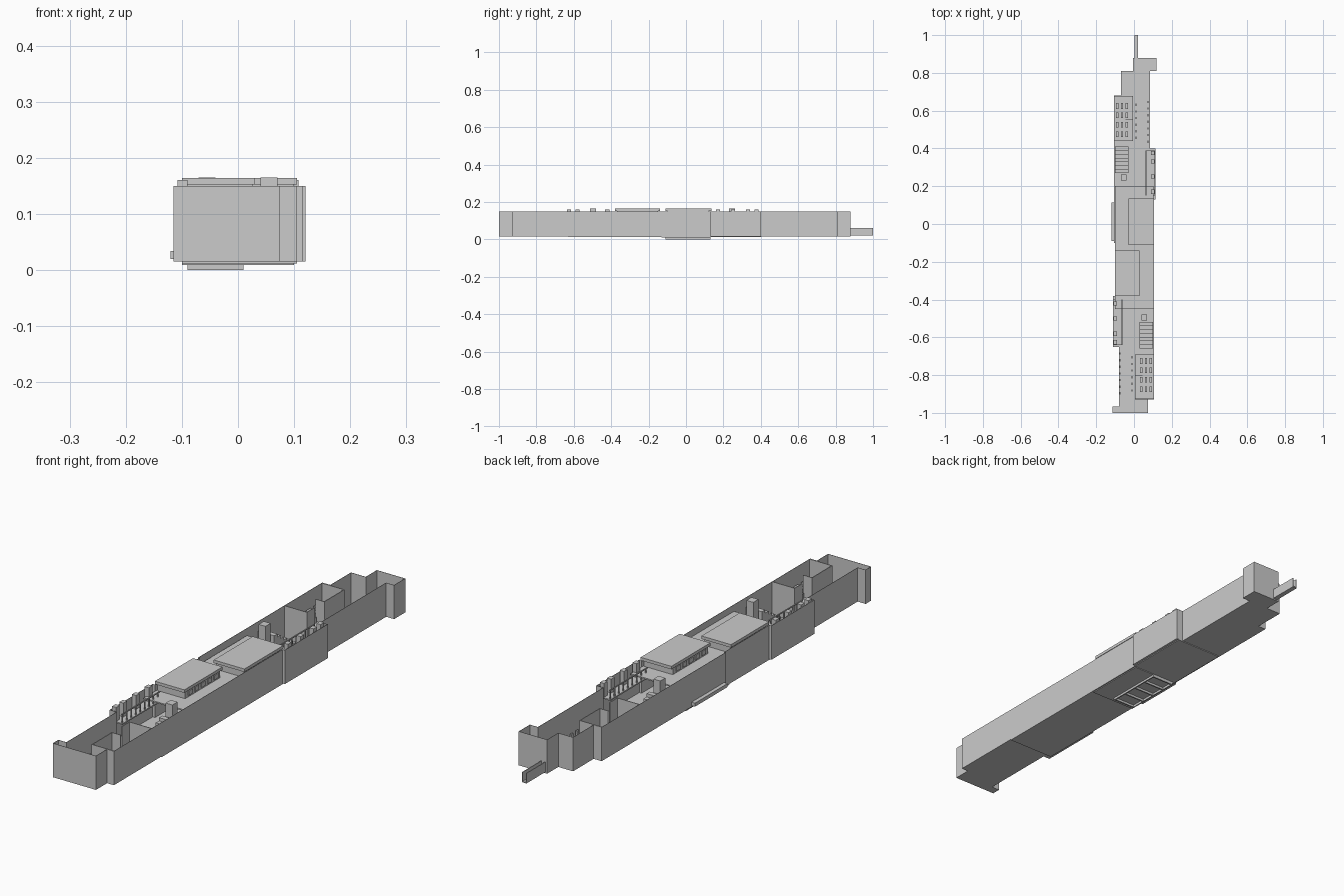
import bpy, bmesh, math
from mathutils import Matrix

cube = bpy.data.objects.get("Cube")
if cube:
    bpy.data.objects.remove(cube, do_unlink=True)

grey = bpy.data.materials.new("plain_grey")
grey.use_nodes = True
colour = (0.6, 0.6, 0.6, 1)
grey.diffuse_color = colour
grey.node_tree.nodes["Principled BSDF"].inputs["Base Color"].default_value = colour

# Half turn that swaps the two mirrored halves of the complex
HALF_TURN = (Matrix.Translation((0, -0.125, 0)) @ Matrix.Rotation(math.pi, 4, 'Z')
             @ Matrix.Translation((0, 0.125, 0)))


def finish(name, bm):
    mesh = bpy.data.meshes.new(name)
    bm.to_mesh(mesh)
    bm.free()
    mesh.materials.append(grey)
    obj = bpy.data.objects.new(name, mesh)
    bpy.context.collection.objects.link(obj)
    return obj


def add_box(bm, x0, x1, y0, y1, z0, z1):
    place = (Matrix.Translation(((x0 + x1) / 2, (y0 + y1) / 2, (z0 + z1) / 2))
             @ Matrix.Diagonal((x1 - x0, y1 - y0, z1 - z0, 1)))
    bmesh.ops.create_cube(bm, size=1, matrix=place)


def boxes(name, sizes, twin=False):
    bm = bmesh.new()
    for size in sizes:
        add_box(bm, *size)
    if twin:
        copy = bm.copy()
        copy.transform(HALF_TURN)
        finish(name + "_twin", copy)
    return finish(name, bm)


def prism(name, points, z0, z1, capped=True):
    """Extrude a plan outline; without caps it becomes a thin wall."""
    bm = bmesh.new()
    low = [bm.verts.new((x, y, z0)) for x, y in points]
    high = [bm.verts.new((x, y, z1)) for x, y in points]
    n = len(points)
    for i in range(n):
        j = (i + 1) % n
        bm.faces.new((low[i], low[j], high[j], high[i]))
    if capped:
        bm.faces.new(low[::-1])
        bm.faces.new(high)
    obj = finish(name, bm)
    if not capped:
        mod = obj.modifiers.new("thickness", 'SOLIDIFY')
        mod.thickness = 0.002
        mod.offset = -1
    return obj


# Outer shell: stepped plan used for both floor and walls
outline = [(-.115, -1), (.075, -1), (.075, -.93), (.105, -.93), (.105, .13),
           (.115, .13), (.115, .4), (.085, .4), (.085, .81), (.12, .81),
           (.12, .88), (-.005, .88), (-.005, .81), (-.07, .81), (-.07, .68),
           (-.105, .68), (-.105, -.1), (-.1, -.1), (-.1, -.38), (-.11, -.38),
           (-.11, -.65), (-.08, -.65), (-.08, -.965), (-.115, -.965)]
prism("ground_floor", outline, .015, .02)
prism("outer_wall", outline, .015, .15, capped=False)

# Thicker floor under the middle, and the belly plate
boxes("middle_underfloor", [(-.1, .105, -.63, .4, .012, .016)])
boxes("belly_plate", [(-.1, .1, -.13, .13, .009, .013)])

# Framed hatch under the belly
hatch = [(-.09, -.085, -.11, .13, 0, .01), (.005, .01, -.11, .13, 0, .01)]
hatch += [(-.09, .01, y, y + .006, 0, .01) for y in (-.11, -.05, .01, .07, .124)]
boxes("hatch_frame", hatch)

# Side ledge
boxes("side_ledge", [(-.12, -.105, -.09, .115, .02, .034)])

# Raised deck in the middle with two roof houses
boxes("upper_deck", [(-.1, .104, -.45, .2, .119, .124)])
boxes("roof_house_front", [(-.095, .026, -.37, -.15, .124, .155)])
boxes("roof_slab_front", [(-.1, .03, -.38, -.14, .152, .164)])
boxes("roof_house_back", [(-.026, .1, -.1, .12, .124, .155)])
boxes("roof_slab_back", [(-.03, .105, -.11, .135, .152, .164)])

# Window plates on the roof houses
boxes("house_windows", [(.026, .029, y, y + .025, .13, .148)
                        for y in (-.35, -.31, -.27, -.23, -.19)], twin=True)

# Square chimney on each half
boxes("chimney", [(-.07, -.04, .23, .262, .02, .165)], twin=True)

# Open-topped corner room: walls, doorway gap and inner partitions
boxes("corner_room", [
    (-.105, -.005, .44, .443, .02, .15),
    (-.008, -.005, .44, .49, .02, .15),
    (-.008, -.005, .55, .678, .02, .15),
    (-.105, -.005, .675, .678, .02, .15),
    (-.045, -.005, .55, .553, .02, .15),
    (-.104, -.005, .44, .678, .06, .063)], twin=True)

# Crates and benches in the room
boxes("room_benches", [(x, x + .012, y, y + .03, .063, .085)
                       for x in (-.095, -.07, -.045) for y in (.46, .51, .56, .61)],
      twin=True)

# Stair flight from the deck toward the room
boxes("stairs", [(-.1, -.03, .27 + i * .02, .29 + i * .02, .02, .115 - i * .013)
                 for i in range(7)], twin=True)

# Side gallery with crates and rail posts
gallery = [(.06, .11, .15, .39, .1, .105)]
gallery += [(.09, .108, y, y + .022, .105, .16) for y in (.16, .24, .32, .365)]
gallery += [(.062, .066, .16 + i * .028, .164 + i * .028, .105, .14) for i in range(9)]
gallery += [(.062, .066, .15, .39, .138, .142)]
boxes("side_gallery", gallery, twin=True)

# Railing rows along the end corridors
rails = []
for x, start, count in ((.072, .43, 7), (.008, .45, 6)):
    rails += [(x, x + .006, start + i * .035, start + .012 + i * .035, .02, .05)
              for i in range(count)]
boxes("corridor_railing", rails, twin=True)

# Open channel projecting from the back
boxes("back_channel", [(.002, .022, .88, 1, .02, .024),
                       (.002, .005, .88, 1, .02, .06),
                       (.019, .022, .88, 1, .02, .06)])
